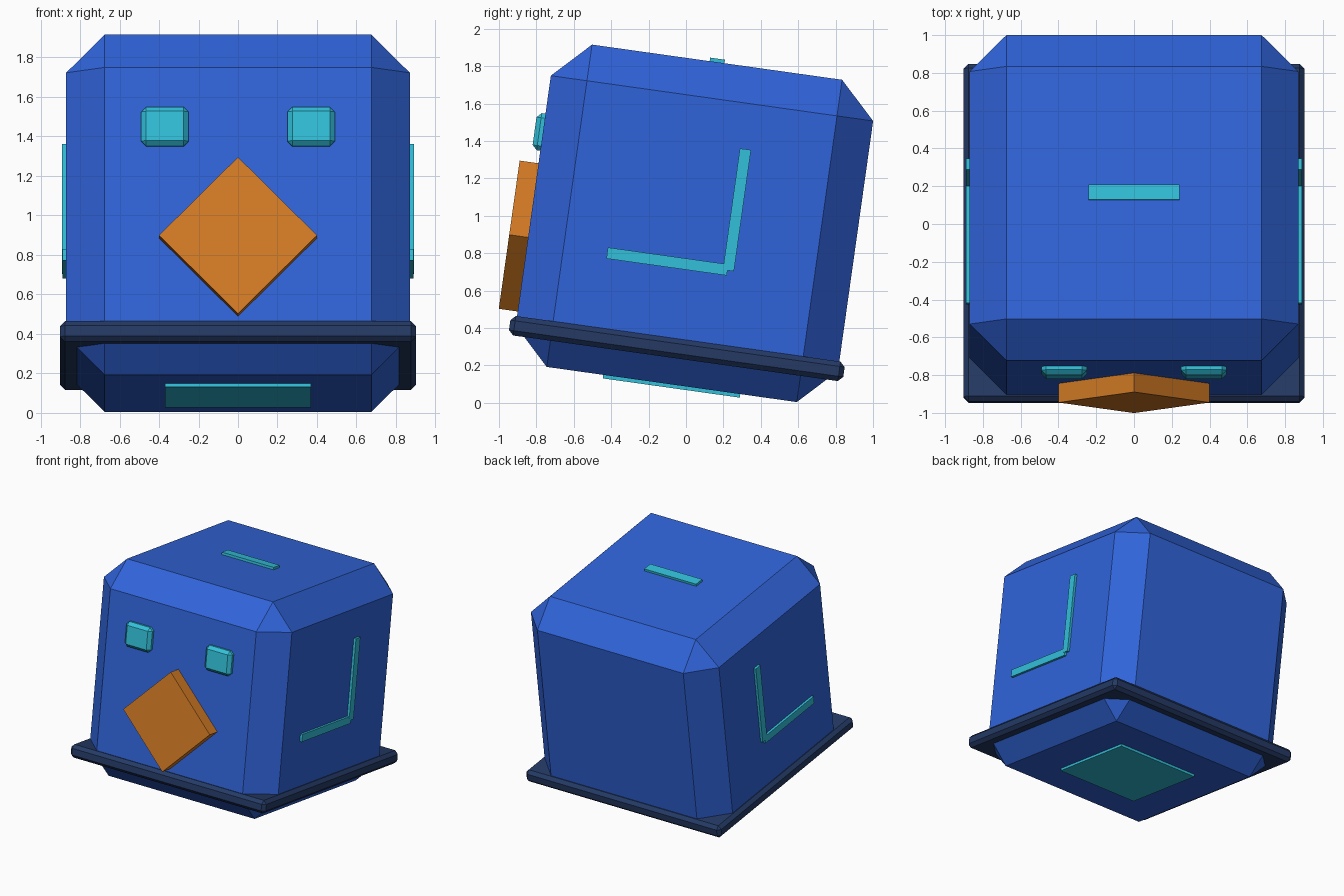
import bpy, bmesh, math
from mathutils import Matrix, Vector

if "Cube" in bpy.data.objects:
    bpy.data.objects.remove(bpy.data.objects["Cube"])

# The whole figure leans about x; parts are laid out in the leaning frame
LEAN = Matrix.Translation((0, 0.045, 0.96)) @ Matrix.Rotation(math.radians(-8), 4, 'X')


def material(name, rgb):
    m = bpy.data.materials.new(name)
    m.diffuse_color = (*rgb, 1)
    m.use_nodes = True
    m.node_tree.nodes["Principled BSDF"].inputs["Base Color"].default_value = m.diffuse_color
    return m


BLUE = material("blue", (0.030, 0.127, 0.70))
NAVY = material("navy", (0.018, 0.042, 0.130))
CYAN = material("cyan", (0.032, 0.53, 0.70))
ORANGE = material("orange", (0.68, 0.205, 0.018))


def box(name, mat, centre, size, bevel=0.0, roll=0.0):
    """Box in the leaning frame, optionally chamfered and rolled about y."""
    bm = bmesh.new()
    bmesh.ops.create_cube(bm, size=1)
    bmesh.ops.scale(bm, vec=Vector(size), verts=bm.verts)
    if bevel:
        bmesh.ops.bevel(bm, geom=bm.edges[:], offset=bevel, segments=1,
                        profile=0.5, affect='EDGES')
    bmesh.ops.recalc_face_normals(bm, faces=bm.faces[:])
    mesh = bpy.data.meshes.new(name)
    bm.to_mesh(mesh)
    bm.free()
    mesh.materials.append(mat)
    ob = bpy.data.objects.new(name, mesh)
    ob.matrix_world = LEAN @ Matrix.Translation(centre) @ Matrix.Rotation(roll, 4, 'Y')
    bpy.context.collection.objects.link(ob)
    return ob


# Chamfered cube body and the rim around its lower end
box("body", BLUE, (0, 0, 0), (1.74, 1.74, 1.74), bevel=0.195)
box("rim", NAVY, (0, 0, -0.676), (1.805, 1.805, 0.105), bevel=0.026)

# Diamond beak
side = 0.4 * math.sqrt(2)
box("beak", ORANGE, (0, -0.92, -0.198), (side, 0.104, side), roll=math.pi / 4)

# Top bar and bottom pad
box("top_bar", CYAN, (0, 0, 0.874), (0.48, 0.08, 0.03))
box("bottom_pad", CYAN, (0, 0, -0.874), (0.74, 0.74, 0.03))

# Eyes and the angled stripes on both sides
for s, label in ((-1, "left"), (1, "right")):
    box(label + "_eye", CYAN, (s * 0.37, -0.865, 0.37), (0.24, 0.1, 0.2), bevel=0.025)
    box(label + "_stripe_upright", CYAN, (s * 0.875, 0.215, 0.103), (0.03, 0.06, 0.655))
    box(label + "_stripe_level", CYAN, (s * 0.8745, -0.115, -0.222), (0.03, 0.65, 0.06))
